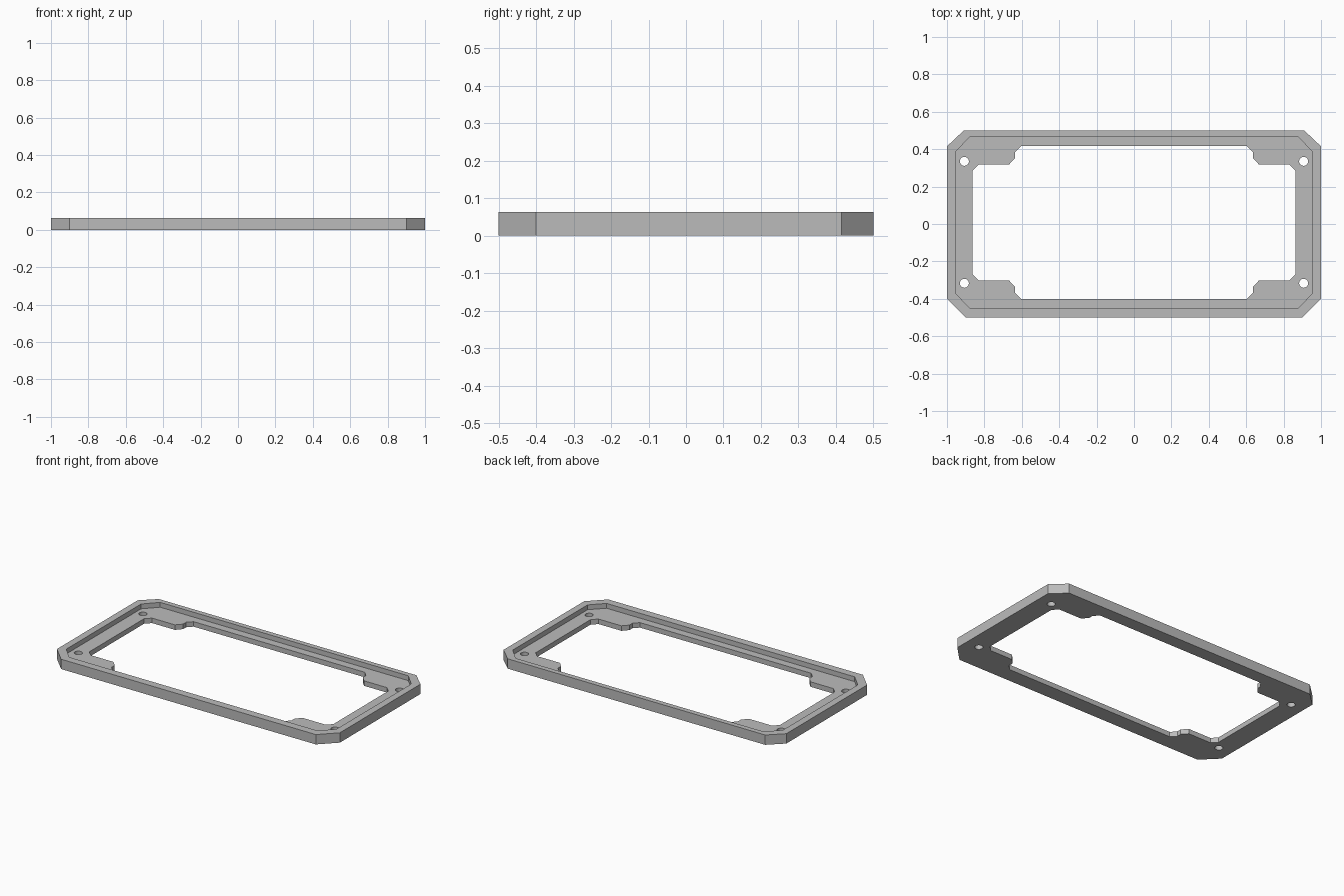
import bpy
import bmesh
from mathutils import Matrix

HEIGHT = 0.063
FLOOR = 0.032

cube = bpy.data.objects.get("Cube")
if cube:
    bpy.data.objects.remove(cube, do_unlink=True)

grey = bpy.data.materials.new("plain grey")
grey.use_nodes = True
colour = (0.5, 0.5, 0.5, 1)
grey.diffuse_color = colour
grey.node_tree.nodes["Principled BSDF"].inputs["Base Color"].default_value = colour


def link(name, bm):
    mesh = bpy.data.meshes.new(name)
    bmesh.ops.recalc_face_normals(bm, faces=bm.faces)
    bm.to_mesh(mesh)
    bm.free()
    mesh.materials.append(grey)
    obj = bpy.data.objects.new(name, mesh)
    bpy.context.collection.objects.link(obj)
    return obj


def prism(name, left_half, z0, z1):
    """Mirror a left-hand outline across x and extrude it upwards."""
    outline = left_half + [(-x, y) for x, y in reversed(left_half)]
    bm = bmesh.new()
    face = bm.faces.new([bm.verts.new((x, y, z0)) for x, y in outline])
    top = bmesh.ops.extrude_face_region(bm, geom=[face])["geom"]
    verts = [v for v in top if isinstance(v, bmesh.types.BMVert)]
    bmesh.ops.translate(bm, vec=(0, 0, z1 - z0), verts=verts)
    return link(name, bm)


# Outer body with chamfered corners
frame = prism("frame", [(-0.91, 0.5), (-1, 0.415), (-1, -0.4), (-0.9, -0.5)], 0, HEIGHT)

# Recess that leaves a raised rim
recess = prism("recess_cutter",
               [(-0.877, 0.467), (-0.955, 0.385), (-0.955, -0.37), (-0.877, -0.45)],
               FLOOR, HEIGHT + 0.1)

# Central opening, leaving a stepped tab at each corner
tab = [(-0.605, 0.408), (-0.636, 0.376), (-0.636, 0.345),
       (-0.668, 0.31), (-0.83, 0.31), (-0.863, 0.277)]
shift = 0.008
opening = prism("opening_cutter",
                [(x, y + shift) for x, y in tab]
                + [(x, shift - y) for x, y in reversed(tab)], -0.1, 0.2)

# Screw holes through the corners
bm = bmesh.new()
for x in (-0.907, 0.907):
    for y in (-0.317, 0.335):
        bmesh.ops.create_cone(bm, cap_ends=True, segments=32, radius1=0.024,
                              radius2=0.024, depth=0.4,
                              matrix=Matrix.Translation((x, y, 0)))
holes = link("screw_hole_cutter", bm)

# Cut the body and bake the result
cutters = [recess, opening, holes]
for cutter in cutters:
    cutter.hide_render = True
    mod = frame.modifiers.new(cutter.name, 'BOOLEAN')
    mod.operation = 'DIFFERENCE'
    mod.solver = 'EXACT'
    mod.object = cutter
graph = bpy.context.evaluated_depsgraph_get()
baked = bpy.data.meshes.new_from_object(frame.evaluated_get(graph))
frame.modifiers.clear()
frame.data = baked
for cutter in cutters:
    bpy.data.objects.remove(cutter, do_unlink=True)

# Smooth only the round hole walls
bpy.context.view_layer.objects.active = frame
frame.select_set(True)
bpy.ops.object.shade_smooth_by_angle(angle=0.4)
